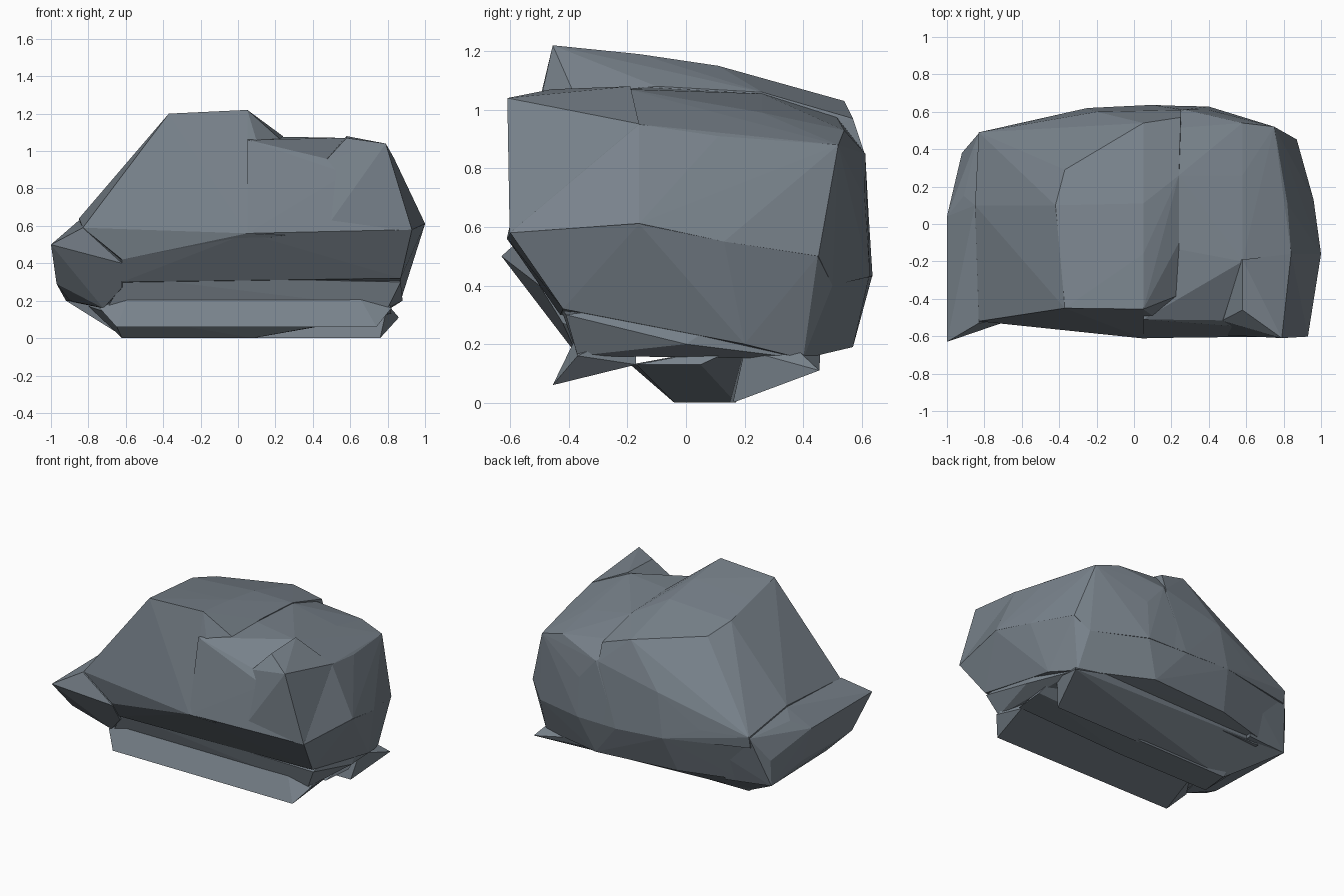
import bpy, bmesh


def chunk(name, points):
    """Faceted stone chunk: convex hull around a few corner points."""
    bm = bmesh.new()
    for p in points:
        bm.verts.new(p)
    bmesh.ops.convex_hull(bm, input=bm.verts)
    loose = [v for v in bm.verts if not v.link_faces]
    bmesh.ops.delete(bm, geom=loose, context='VERTS')
    bmesh.ops.recalc_face_normals(bm, faces=bm.faces)
    me = bpy.data.meshes.new(name)
    bm.to_mesh(me)
    bm.free()
    ob = bpy.data.objects.new(name, me)
    bpy.context.collection.objects.link(ob)
    return ob


# belly: the wide lower half, undercut at the front
belly = chunk("rock", [
    (-.62, -.51, .42), (-.3, -.56, .55), (.05, -.61, .56), (.43, -.59, .55), (.93, -.6, .58),
    (1, -.16, .61), (.96, .13, .55), (.87, .45, .5), (.9, -.04, .34), (.88, .2, .33),
    (.87, -.42, .32), (.87, .2, .2), (.8, .4, .15), (.43, -.44, .35), (-.28, -.44, .35),
    (-.62, -.43, .3), (-.72, .4, .2), (-.83, .47, .5), (-.25, .62, .45), (.1, .635, .43),
    (.4, .625, .43), (.3, .57, .19), (-.3, .52, .2), (.78, .5, .4)])

# narrower waist under the belly
waist = chunk("waist", [
    (-.7, -.37, .16), (.8, -.37, .16), (-.6, -.43, .33), (.87, -.41, .3), (.88, 0, .2),
    (.8, .4, .15), (-.7, .38, .17), (-.6, .3, .4), (.8, .3, .4)])

# tall left side with the crest
crest = chunk("crest", [
    (-.37, -.45, 1.2), (-.39, -.16, 1.16), (-.42, .1, 1.12), (-.37, .29, 1.07),
    (.05, -.455, 1.22), (.05, -.16, 1.19), (.05, .11, 1.15), (.05, .54, 1.03),
    (.24, -.38, 1.05), (.24, -.1, 1.08), (.24, .26, 1.06), (.25, .57, .97), (.25, .61, .85),
    (-.2, .6, .75), (-.83, -.52, .59), (-.85, .1, .64), (-.83, .49, .56), (-.5, .56, .55),
    (-.25, .62, .45), (.1, .637, .43), (-.3, -.56, .55), (.05, -.612, .56),
    (.25, -.6, .55), (-.62, -.51, .42), (.25, .63, .44), (-.83, .475, .48)])

# lower right shoulder, stepped at the front
shoulder = chunk("shoulder", [
    (.05, -.51, 1.06), (.27, -.4, 1.04), (.47, -.515, .96), (.05, -.1, 1.08), (.05, .5, 1.0),
    (.05, -.61, .56), (.43, -.592, .55), (.58, -.55, .88), (.93, -.6, .58), (.58, -.2, 1.07),
    (.84, -.16, .95), (.82, .11, .91), (.75, .52, .88), (.58, .26, .99), (.24, .26, 1.055),
    (.58, .54, .93), (.27, .612, .85), (.4, .61, .7), (1, -.16, .612), (.96, .13, .55),
    (.87, .452, .5), (.1, .635, .43), (.4, .628, .43), (.78, .5, .4)])

# raised front corner right of the step
corner = chunk("corner", [
    (.47, -.517, .95), (.58, -.46, 1.07), (.79, -.61, 1.04), (.58, -.19, 1.08),
    (.84, -.16, .952), (.45, -.592, .56), (.93, -.602, .58), (.9, -.2, .6), (.5, -.2, .95)])

# pointed ledge on the left
ledge = chunk("ledge", [
    (-1, -.63, .5), (-1, .04, .5), (-.97, -.45, .29), (-.97, .1, .29), (-.9, -.27, .2),
    (-.92, .37, .2), (-.83, -.53, .59), (-.85, .1, .63), (-.91, .15, .57), (-.89, .28, .54),
    (-.92, .38, .38), (-.83, .485, .55), (-.62, -.5, .4), (-.62, -.42, .27),
    (-.72, -.37, .16), (-.6, .42, .18), (-.6, .2, .6), (-.5, .53, .45)])

# thin lip along the lower front edge
lip = chunk("lip", [
    (-.65, -.455, .06), (.74, -.455, .06), (-.74, -.37, .16), (.82, -.37, .16),
    (-.58, -.37, .235), (.64, -.37, .235), (-.6, -.17, .13), (.78, -.17, .13),
    (-.6, -.17, .25), (.78, -.17, .25)])

# keel under the left half, its bottom rising toward the right end
keel = chunk("keel", [
    (-.62, -.04, 0), (.08, -.04, 0), (.08, .17, 0), (-.6, .16, 0), (-.68, -.19, .13),
    (.8, -.17, .13), (.82, .05, .13), (.8, .2, .2), (-.8, .2, .17), (-.65, .3, .22)])

# rear foot of the keel, running the full length
foot = chunk("foot", [
    (-.6, .14, 0), (.76, .16, 0), (.86, .455, .11), (-.92, .37, .2), (.8, .38, .18),
    (-.7, .2, .2), (.8, .2, .18), (.5, .46, .19)])

# weld the chunks into one stone
parts = [waist, crest, shoulder, corner, ledge, lip, keel, foot]
for p in parts:
    m = belly.modifiers.new("join_" + p.name, 'BOOLEAN')
    m.operation = 'UNION'
    m.solver = 'EXACT'
    m.object = p
bpy.context.view_layer.update()
dg = bpy.context.evaluated_depsgraph_get()
welded = bpy.data.meshes.new_from_object(belly.evaluated_get(dg))
belly.modifiers.clear()
belly.data = welded
for p in parts:
    bpy.data.objects.remove(p)

# slate grey stone
stone = bpy.data.materials.new("slate")
stone.diffuse_color = (.19, .225, .26, 1)
welded.materials.clear()
welded.materials.append(stone)
for f in welded.polygons:
    f.material_index = 0
